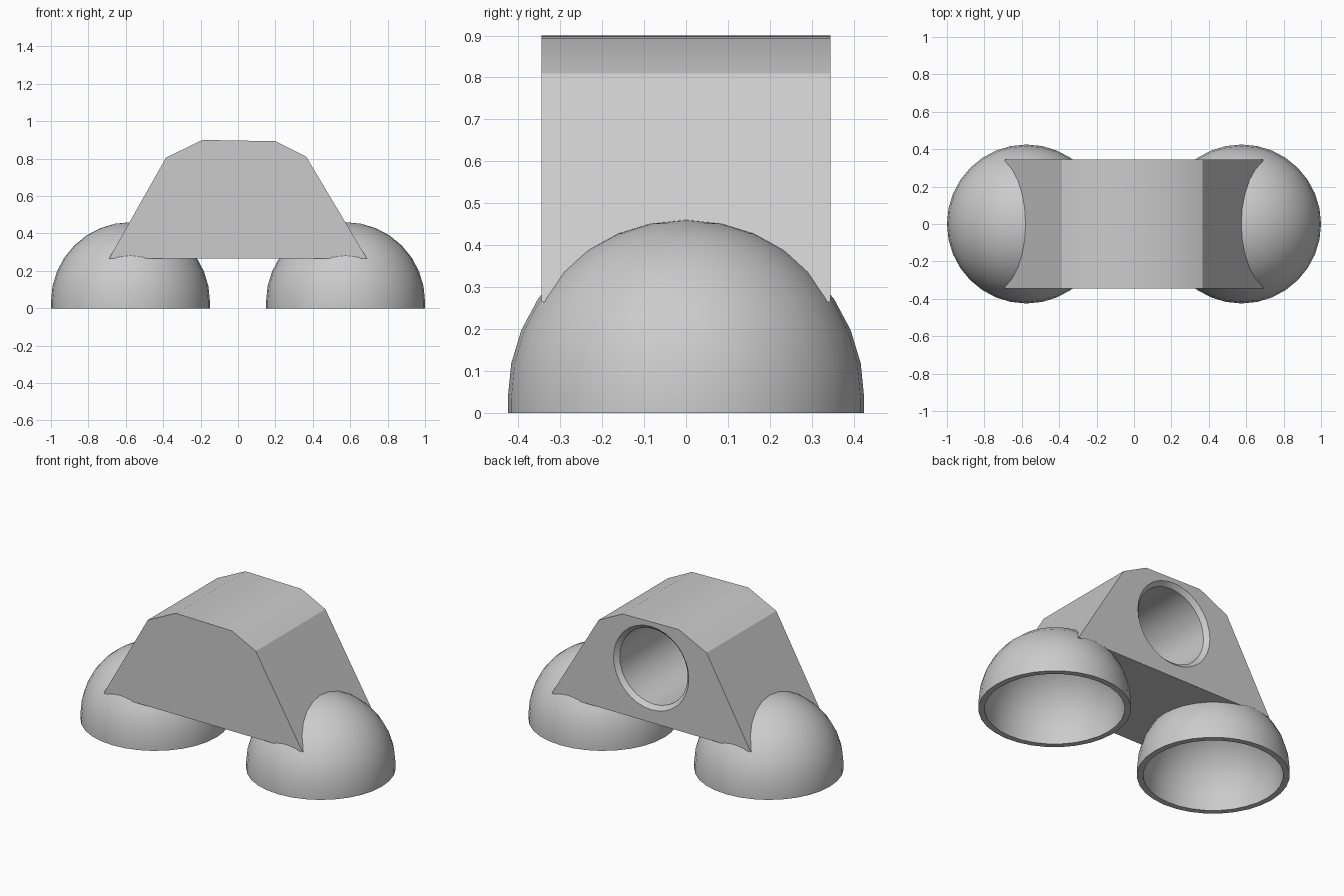
import bpy, bmesh, math
from mathutils import Matrix, Vector

cube = bpy.data.objects.get("Cube")
if cube:
    bpy.data.objects.remove(cube, do_unlink=True)

grey = bpy.data.materials.new("light_grey")
grey.diffuse_color = (0.6, 0.6, 0.6, 1)
grey.use_nodes = True
grey.node_tree.nodes["Principled BSDF"].inputs["Base Color"].default_value = (0.6, 0.6, 0.6, 1)

DOME_X, DOME_Z = 0.575, 0.035
OUTER, INNER = 0.425, 0.39
HALF_DEPTH = 0.345
SIDES = 32


def make_object(name, bm):
    bmesh.ops.recalc_face_normals(bm, faces=bm.faces)
    mesh = bpy.data.meshes.new(name)
    bm.to_mesh(mesh)
    bm.free()
    mesh.materials.append(grey)
    obj = bpy.data.objects.new(name, mesh)
    bpy.context.collection.objects.link(obj)
    return obj


def lathe(name, profile):
    """Spin (radius, height) points around z."""
    bm = bmesh.new()
    verts = [bm.verts.new((r, 0, z)) for r, z in profile]
    edges = [bm.edges.new(pair) for pair in zip(verts, verts[1:])]
    bmesh.ops.spin(bm, geom=verts + edges, axis=(0, 0, 1), cent=(0, 0, 0),
                   angle=math.tau, steps=SIDES)
    bmesh.ops.remove_doubles(bm, verts=bm.verts, dist=0.0005)
    return make_object(name, bm)


def arc(radius, steps=8):
    angles = [i * math.pi / 2 / steps for i in range(steps + 1)]
    return [(radius * math.sin(a), DOME_Z + radius * math.cos(a)) for a in angles]


def smooth(obj):
    bpy.ops.object.select_all(action="DESELECT")
    obj.select_set(True)
    bpy.context.view_layer.objects.active = obj
    bpy.ops.object.shade_smooth_by_angle(angle=math.radians(30))


def cut(obj, cutter):
    mod = obj.modifiers.new("cut", "BOOLEAN")
    mod.operation = "DIFFERENCE"
    mod.solver = "EXACT"
    mod.object = cutter
    bpy.context.view_layer.objects.active = obj
    bpy.ops.object.modifier_apply(modifier=mod.name)
    bpy.data.objects.remove(cutter, do_unlink=True)


# Bridge body: faceted arch profile pushed from front to back
profile = [(-0.69, 0.265), (-0.385, 0.805), (-0.19, 0.9),
           (0.2, 0.893), (0.365, 0.81), (0.69, 0.265)]
bm = bmesh.new()
face = bm.faces.new([bm.verts.new((x, -HALF_DEPTH, z)) for x, z in profile])
pushed = bmesh.ops.extrude_face_region(bm, geom=[face])["geom"]
bmesh.ops.translate(bm, vec=(0, 2 * HALF_DEPTH, 0),
                    verts=[v for v in pushed if isinstance(v, bmesh.types.BMVert)])
body = make_object("bridge_body", bm)

# Blind bore with a chamfered mouth, opening to the back
bore = lathe("bore_cutter", [(0, -0.6), (0.236, -0.6), (0.236, -0.025),
                             (0.261, 0), (0.261, 0.05), (0, 0.05)])
bore.data.transform(Matrix.Translation((0, HALF_DEPTH, 0.607))
                    @ Matrix.Rotation(-math.pi / 2, 4, "X"))
bore.hide_render = True
cut(body, bore)

# Hollow dome feet, with the body trimmed out of each hollow
for name, side in (("left_dome", 1), ("right_dome", -1)):
    place = Vector((side * DOME_X, 0, 0))
    dome = lathe(name, arc(OUTER) + [(OUTER, 0), (INNER, 0)] + arc(INNER)[::-1])
    dome.data.transform(Matrix.Translation(place))
    smooth(dome)
    hollow = lathe("hollow_cutter", arc(INNER + 0.012) + [(0, DOME_Z)])
    hollow.data.transform(Matrix.Translation(place))
    hollow.hide_render = True
    cut(body, hollow)

smooth(body)
